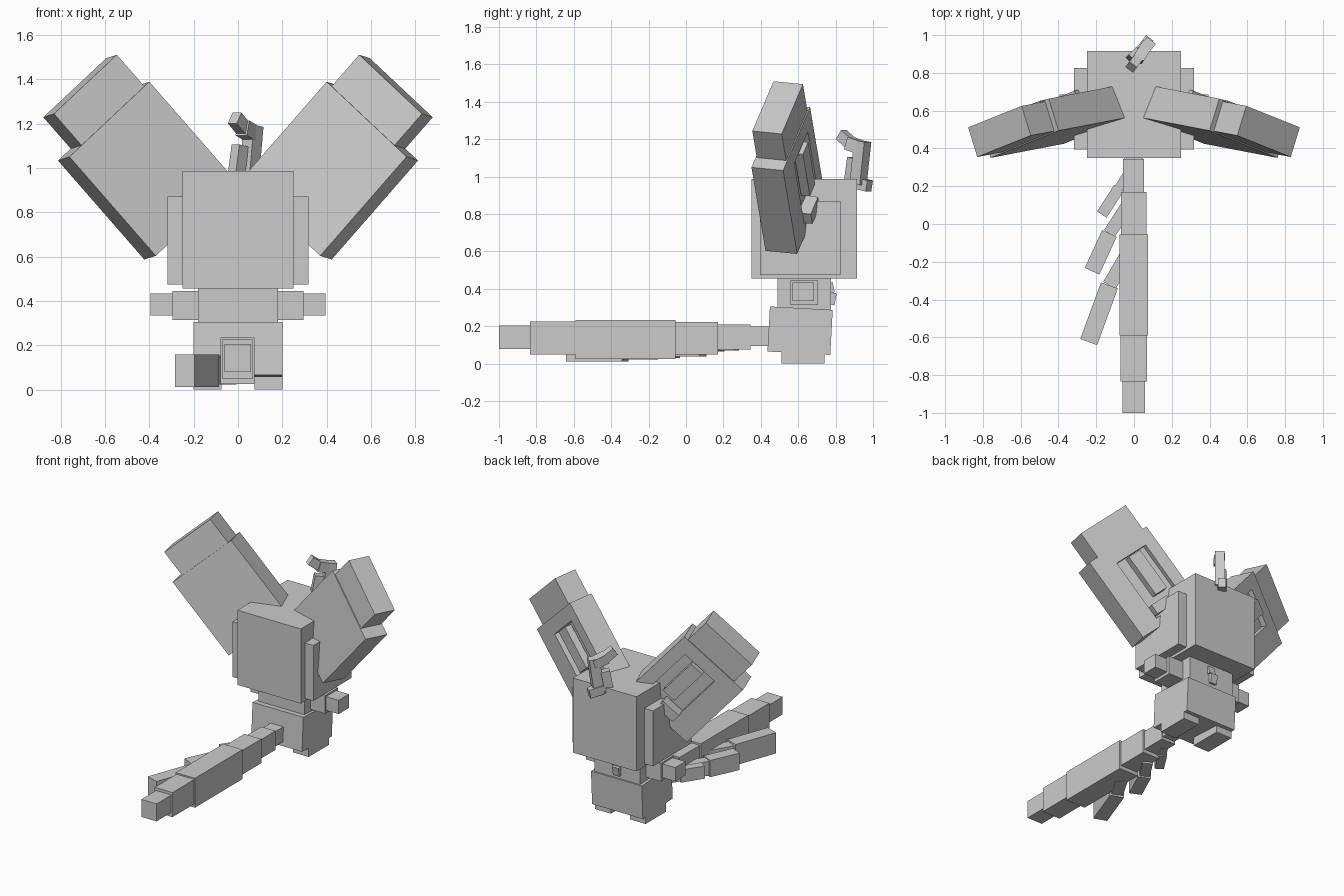
import bpy, bmesh
from mathutils import Vector, Matrix

old = bpy.data.objects.get("Cube")
if old:
    bpy.data.objects.remove(old, do_unlink=True)

GREY = (0.6, 0.6, 0.6, 1)
mat = bpy.data.materials.new("plain_grey")
mat.use_nodes = True
mat.diffuse_color = GREY
mat.node_tree.nodes["Principled BSDF"].inputs["Base Color"].default_value = GREY


def block(name, size, matrix, recess=None):
    """Box of the given size; recess = (x0, x1, z0, z1, depth) sinks a panel in its +y face."""
    bm = bmesh.new()
    bmesh.ops.create_cube(bm, size=1)
    bmesh.ops.scale(bm, vec=size, verts=bm.verts)
    if recess:
        x0, x1, z0, z1, depth = recess
        bm.faces.ensure_lookup_table()
        face = max(bm.faces, key=lambda f: f.calc_center_median().y)
        bmesh.ops.inset_region(bm, faces=[face], thickness=0.02)
        for v in face.verts:
            v.co.x = x0 if v.co.x < 0 else x1
            v.co.z = z0 if v.co.z < 0 else z1
        rim = bmesh.ops.extrude_discrete_faces(bm, faces=[face])["faces"][0]
        bmesh.ops.translate(bm, vec=(0, -depth, 0), verts=rim.verts)
    bm.transform(matrix)
    if matrix.determinant() < 0:
        bmesh.ops.reverse_faces(bm, faces=bm.faces)
    mesh = bpy.data.meshes.new(name)
    bm.to_mesh(mesh)
    bm.free()
    mesh.materials.append(mat)
    obj = bpy.data.objects.new(name, mesh)
    bpy.context.collection.objects.link(obj)
    return obj


def box(name, x, y, z, tilt=0.0):
    """Box from x, y, z ranges, optionally tilted about x."""
    lo, hi = Vector((x[0], y[0], z[0])), Vector((x[1], y[1], z[1]))
    return block(name, hi - lo, Matrix.Translation((lo + hi) / 2) @ Matrix.Rotation(tilt, 4, "X"))


def bar(name, start, end, width, depth):
    """Box running between two points, with width kept level."""
    a, b = Vector(start), Vector(end)
    run = (b - a).normalized()
    side = run.cross((0, 0, 1)).normalized()
    rot = Matrix((side, run, side.cross(run))).transposed().to_4x4()
    return block(name, (width, (b - a).length, depth), Matrix.Translation((a + b) / 2) @ rot)


# Head, torso and hips
box("head", (-.25, .25), (.35, .915), (.455, .987))
box("torso", (-.18, .18), (.49, .775), (.25, .46))
box("hips", (-.2, .2), (.442, .778), (.056, .297), -0.055)

# Left and right cheeks, arms and feet
for side, s in (("left", 1), ("right", -1)):
    def span(a, b):
        return sorted((a * s, b * s))
    box(side + "_cheek", span(.2, .318), (.395, .825), (.475, .87))
    box(side + "_upper_arm", span(.15, .295), (.56, .705), (.315, .445))
    box(side + "_hand", span(.28, .395), (.57, .685), (.335, .433))
    box(side + "_foot", span(.075, .2), (.51, .74), (0, .06))

# Ears: a tilted frame with x inward, y backward, z toward the tip
up = Vector((.39, -.075, .447)).normalized()
back = Vector((.05, .172, -.02))
back = (back - back.dot(up) * up).normalized()
inward = back.cross(up)
if inward.x > 0:
    inward = -inward
corner = Vector((.76, .35, 1.05))
W, T, L = .515, .178, .597
origin = corner + inward * W / 2 + back * T / 2 - up * L / 2
frame = Matrix((inward, back, up)).transposed().to_4x4()
frame.translation = origin
for side, s in (("left", 1), ("right", -1)):
    m = Matrix.Diagonal((s, 1, 1, 1)) @ frame
    block(side + "_ear", (W, T, L), m, (-.09, .17, -.24, .2, .035))
    block(side + "_ear_tip", (.405, .165, .24), m @ Matrix.Translation((.025, 0, L / 2 + .07)))
    block(side + "_ear_inner_strip", (.1, .05, .3), m @ Matrix.Translation((.05, .085, .04)))
    block(side + "_ear_tuft", (.14, .07, .07), m @ Matrix.Translation((-.02, .1, -.19)))

# Main tail: y end, half width, bottom, top
y = .46
for i, (end, half, low, high) in enumerate((
        (.345, .05, .095, .2), (.17, .056, .075, .21), (-.055, .067, .05, .222),
        (-.59, .076, .025, .235), (-.835, .07, .05, .225), (-1, .06, .08, .205))):
    box("tail_segment_%d" % (i + 1), (-half - .002, half - .002), (end, y), (low, high))
    y = end

# Side tails branching to the right
for i, (root, bend, tip, w, z, h) in enumerate((
        ((-.03, .27), (-.08, .19), (-.17, .05), .06, .11, .09),
        ((-.04, .09), (-.13, -.05), (-.222, -.25), .085, .09, .12),
        ((-.04, -.17), (-.13, -.325), (-.24, -.625), .095, .085, .148))):
    bar("side_tail_%d_base" % (i + 1), (*root, z), (*bend, z), w * .8, h * .85)
    bar("side_tail_%d_end" % (i + 1), (*bend, z), (*tip, z), w, h)

# Curl on top of the head
bar("curl_root", (.08, .98, .95), (.02, .9, .97), .05, .06)
bar("curl_base", (-.01, .88, .95), (.01, .9, 1.1), .05, .06)
bar("curl_middle", (.05, .92, .96), (.07, .945, 1.19), .06, .07)
bar("curl_upper", (.07, .95, 1.15), (.02, .87, 1.18), .06, .07)
bar("curl_tip", (.03, .89, 1.17), (-.015, .83, 1.225), .05, .06)

# Small knot behind the torso
box("knot_upper", (-.02, .03), (.765, .79), (.38, .435), .2)
box("knot_lower", (-.03, .02), (.765, .8), (.315, .38), -.2)
